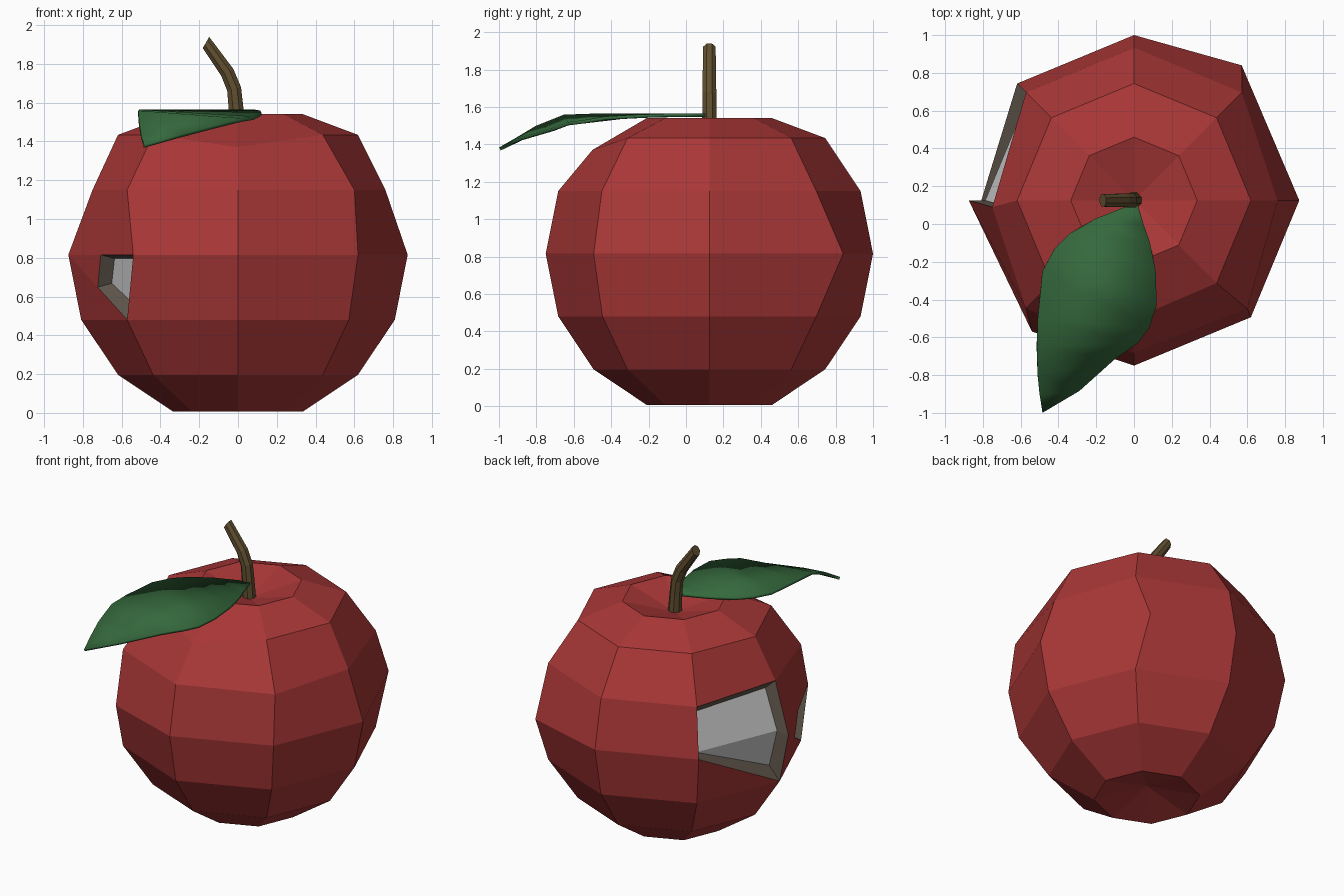
import bpy
from math import sin, cos, radians
from mathutils import Vector

if "Cube" in bpy.data.objects:
    bpy.data.objects.remove(bpy.data.objects["Cube"])


def material(name, rgb):
    m = bpy.data.materials.new(name)
    m.diffuse_color = (*rgb, 1)
    m.use_nodes = True
    m.node_tree.nodes["Principled BSDF"].inputs["Base Color"].default_value = m.diffuse_color
    return m


RED = material("red_skin", (0.40, 0.038, 0.038))
RIM = material("bite_rim", (0.13, 0.105, 0.08))
BROWN = material("stem_brown", (0.12, 0.08, 0.03))
GREEN = material("leaf_green", (0.035, 0.14, 0.045))


def make(name, verts, faces, mat=None):
    me = bpy.data.meshes.new(name)
    me.from_pydata([tuple(v) for v in verts], [], faces)
    me.update()
    ob = bpy.data.objects.new(name, me)
    bpy.context.collection.objects.link(ob)
    if mat:
        me.materials.append(mat)
    return ob


# Body: eight-sided sphere rings, flattened at the top, dented at both poles
N, R = 8, 0.875
C = Vector((0, 0.125, 0.815))
V = []
for k in range(7):
    a = radians(-67.5 + 22.5 * k)
    z = 1.54 if k == 6 else C.z + R * sin(a)
    for i in range(N):
        t = radians(45 * i)
        V.append(Vector((R * cos(a) * cos(t), C.y + R * cos(a) * sin(t), z)))
BOT, TOP = len(V), len(V) + 1
V += [Vector((0, C.y, 0.09)), Vector((0, C.y, 1.44))]


def idx(ring, side):
    return ring * N + side % N


# Hand-shifted corners that make the fruit uneven
for ring, side, p in [(3, 1, (0.57, 0.84, 0.815)), (3, 5, (-0.54, -0.57, 0.815)),
                      (4, 0, (0.76, 0.125, 1.15)), (4, 4, (-0.75, 0.09, 1.15)),
                      (4, 7, (0.60, -0.45, 1.15)), (5, 6, (0, -0.5, 1.37))]:
    V[idx(ring, side)] = Vector(p)

# Split points of the small bite
MID_TOP, MID_LOW = len(V), len(V) + 1
V.append((V[idx(3, 4)] + V[idx(3, 5)]) / 2)
V.append((V[idx(3, 4)] + V[idx(2, 5)]) / 2)

F = []
for k in range(6):
    for i in range(N):
        q = (idx(k, i), idx(k, i + 1), idx(k + 1, i + 1), idx(k + 1, i))
        if (k, i) == (3, 3):
            continue                                        # large bite
        if (k, i) == (2, 3):
            F.append((q[0], q[1], q[3]))
        elif (k, i) == (2, 4):                              # small bite
            F += [(q[0], q[1], MID_LOW, q[3]), (q[3], MID_LOW, MID_TOP)]
        else:
            F.append(q)
for i in range(N):
    F.append((BOT, idx(0, i + 1), idx(0, i)))
    F.append((TOP, idx(6, i), idx(6, i + 1)))
make("fruit_body", V, F, RED)


# Bites: rim walls running inward to a sunken flesh floor
def bite(name, loop, floor):
    outer = [V[i] for i in loop]
    zm = sum(p.z for p in outer) / len(outer)
    inner = []
    for p in outer:
        q = C + (p - C) * 0.9
        q.z += (zm - q.z) * 0.15
        inner.append(q)
    n = len(loop)
    make(name + "_rim", outer + inner,
         [(i, (i + 1) % n, n + (i + 1) % n, n + i) for i in range(n)], RIM)
    make(name + "_flesh", inner, floor)


bite("large_bite", [idx(3, 3), idx(2, 4), idx(3, 4), idx(4, 4), idx(4, 3)],
     [(0, 1, 2), (0, 2, 3, 4)])
bite("small_bite", [MID_TOP, MID_LOW, idx(2, 5), idx(3, 5)], [(0, 1, 2, 3)])

# Stem: tapered eight-sided tube following a bent path
path = [(0.0, 1.42, 0.045, 0), (-0.01, 1.57, 0.041, 4), (-0.02, 1.67, 0.04, 14),
        (-0.055, 1.755, 0.039, 30), (-0.165, 1.91, 0.036, 60)]
sv, sf = [], []
for x, z, r, tilt in path:
    b = radians(tilt)
    for i in range(8):
        t = radians(45 * i + 22.5)
        sv.append((x + r * cos(t) * cos(b), C.y + r * sin(t), z + r * cos(t) * sin(b)))
for k in range(len(path) - 1):
    for i in range(8):
        j = (i + 1) % 8
        sf.append((k * 8 + i, k * 8 + j, k * 8 + 8 + j, k * 8 + 8 + i))
last = 8 * (len(path) - 1)
sf += [tuple(range(7, -1, -1)), tuple(range(last, last + 8))]
make("stem", sv, sf, BROWN)

# Leaf: strip between left and right edges, drooping to the tip
left = [(-0.01, 0.105, 1.555), (-0.2, 0.03, 1.555), (-0.34, -0.05, 1.555),
        (-0.42, -0.13, 1.555), (-0.485, -0.25, 1.555), (-0.51, -0.5, 1.555),
        (-0.515, -0.65, 1.55), (-0.51, -0.8, 1.49), (-0.5, -0.9, 1.43)]
right = [(0.02, 0.105, 1.555), (0.05, 0.0, 1.555), (0.085, -0.1, 1.555),
         (0.115, -0.25, 1.55), (0.12, -0.43, 1.54), (0.08, -0.55, 1.52),
         (0.02, -0.63, 1.51), (-0.1, -0.71, 1.48), (-0.29, -0.88, 1.43)]
n = len(left)
lf = [(i, i + 1, n + i + 1, n + i) for i in range(n - 1)] + [(n - 1, 2 * n, 2 * n - 1)]
leaf = make("leaf", left + right + [(-0.485, -0.995, 1.375)], lf, GREEN)
solid = leaf.modifiers.new("thickness", 'SOLIDIFY')
solid.thickness = 0.018
solid.offset = 0
for p in leaf.data.polygons:
    p.use_smooth = True
bpy.context.view_layer.objects.active = leaf
leaf.select_set(True)
bpy.ops.object.shade_smooth_by_angle()
